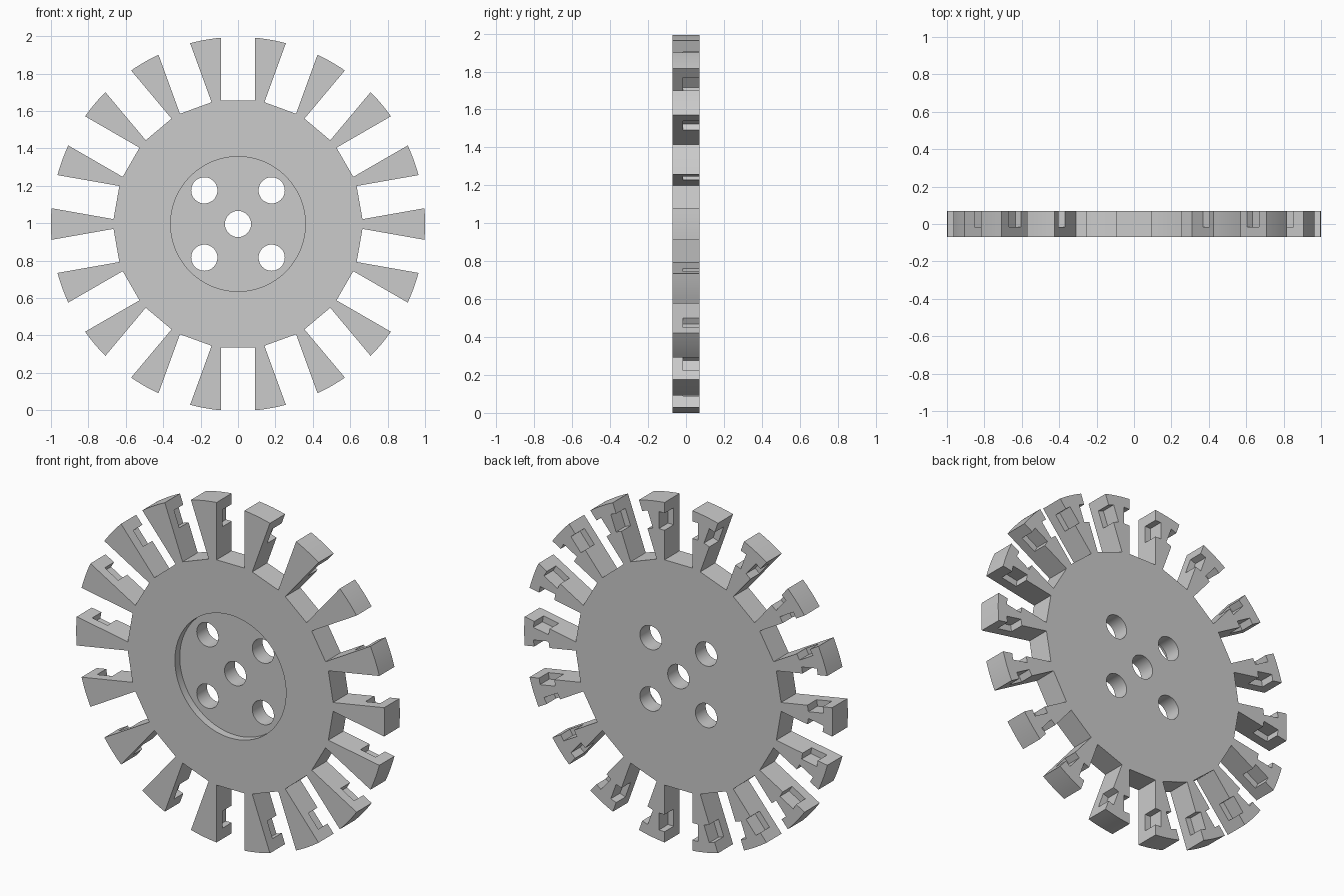
import bpy, bmesh, math
from mathutils import Matrix, Vector

cube = bpy.data.objects.get("Cube")
if cube:
    bpy.data.objects.remove(cube, do_unlink=True)

TEETH = 18
STEP = math.tau / TEETH
HALF_SLOT = 0.09
SLOT_FLOOR = 0.66
HALF_DEPTH = 0.07
EDGE = math.asin(HALF_SLOT)
CENTRE_Z = math.cos(EDGE)

grey = bpy.data.materials.new("plain_grey")
grey.use_nodes = True
colour = (0.6, 0.6, 0.6, 1)
grey.diffuse_color = colour
grey.node_tree.nodes["Principled BSDF"].inputs["Base Color"].default_value = colour


def finish(name, bm):
    """Turn a bmesh into a named object in the scene."""
    bmesh.ops.recalc_face_normals(bm, faces=bm.faces)
    mesh = bpy.data.meshes.new(name)
    bm.to_mesh(mesh)
    bm.free()
    mesh.materials.append(grey)
    obj = bpy.data.objects.new(name, mesh)
    bpy.context.collection.objects.link(obj)
    return obj


def add_cylinder(bm, x, z, radius, y0, y1, sides):
    """Cylinder along y between y0 and y1."""
    place = Matrix.Translation((x, (y0 + y1) / 2, z)) @ Matrix.Rotation(math.pi / 2, 4, "X")
    bmesh.ops.create_cone(bm, cap_ends=True, segments=sides, radius1=radius,
                          radius2=radius, depth=y1 - y0, matrix=place)


def cut(target, bm):
    """Subtract a bmesh from the target."""
    cutter = finish("cutter", bm)
    cutter.hide_render = True
    mod = target.modifiers.new("cut", "BOOLEAN")
    mod.operation = "DIFFERENCE"
    mod.solver = "EXACT"
    mod.object = cutter
    bpy.context.view_layer.objects.active = target
    bpy.ops.object.modifier_apply(modifier=mod.name)
    bpy.data.objects.remove(cutter, do_unlink=True)


# Slotted disc outline, extruded through the thickness
outline = []
for k in range(TEETH):
    t = math.pi / 2 + k * STEP
    along = Vector((math.cos(t), math.sin(t)))
    across = Vector((-along.y, along.x))
    outline += [along * SLOT_FLOOR + across * side * HALF_SLOT for side in (-1, 1)]
    for i in range(7):
        a = t + EDGE + (STEP - 2 * EDGE) * i / 6
        outline.append(Vector((math.cos(a), math.sin(a))))

bm = bmesh.new()
face = bm.faces.new([bm.verts.new((p.x, -HALF_DEPTH, p.y)) for p in outline])
solid = bmesh.ops.extrude_face_region(bm, geom=[face])
bmesh.ops.translate(bm, vec=(0, 2 * HALF_DEPTH, 0),
                    verts=[v for v in solid["geom"] if isinstance(v, bmesh.types.BMVert)])
wheel = finish("slotted_wheel", bm)

# Rear notches in both flanks of every tooth
bm = bmesh.new()
for k in range(TEETH):
    turn = Matrix.Rotation(k * STEP, 4, "Y")
    place = turn @ Matrix.Translation((0, 0.085, 0.883)) @ Matrix.Diagonal((0.254, 0.2, 0.1, 1))
    bmesh.ops.create_cube(bm, size=1, matrix=place)
cut(wheel, bm)

# Shallow round recess in the front
bm = bmesh.new()
add_cylinder(bm, 0, 0, 0.36, -0.2, -0.025, 96)
cut(wheel, bm)

# Axle hole and four bolt holes
bm = bmesh.new()
for x, z in [(0, 0)] + [(sx * 0.18, sz * 0.18) for sx in (-1, 1) for sz in (-1, 1)]:
    add_cylinder(bm, x, z, 0.07, -0.3, 0.3, 48)
cut(wheel, bm)

# Stand on the ground, smooth only the round walls
wheel.location.z = CENTRE_Z
bpy.ops.object.select_all(action="DESELECT")
wheel.select_set(True)
bpy.context.view_layer.objects.active = wheel
bpy.ops.object.shade_smooth_by_angle(angle=math.radians(15))
